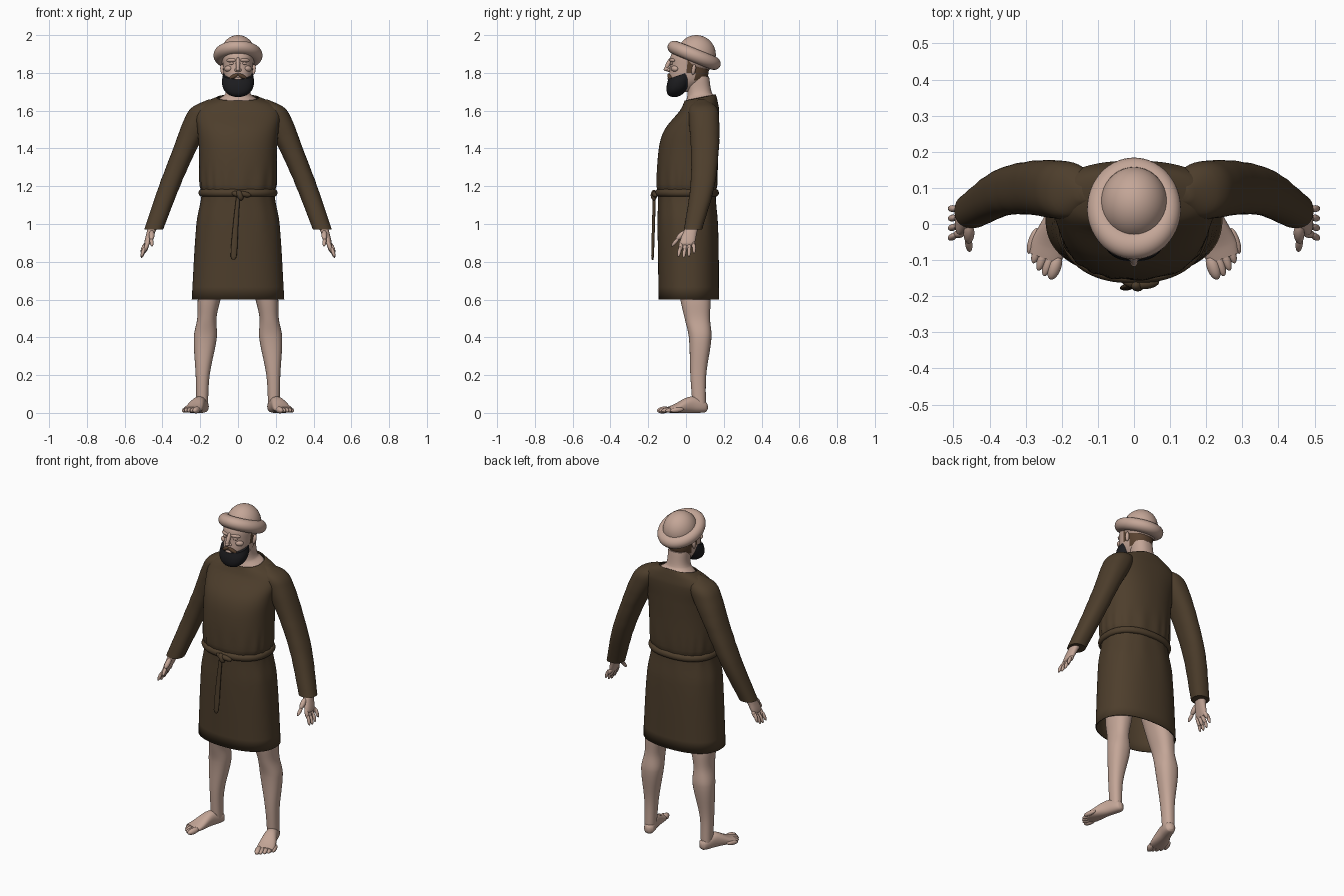
import bpy, bmesh
from math import sin, cos, pi, exp, radians, copysign
from mathutils import Vector, Matrix

if "Cube" in bpy.data.objects:
    bpy.data.objects.remove(bpy.data.objects["Cube"])


def material(name, red, green, blue):
    made = bpy.data.materials.new(name)
    made.use_nodes = True
    made.diffuse_color = (red, green, blue, 1)
    shader = made.node_tree.nodes["Principled BSDF"]
    shader.inputs["Base Color"].default_value = made.diffuse_color
    return made


skin = material("skin_and_felt", .55, .38, .31)
cloth = material("brown_cloth", .075, .048, .025)
black = material("beard_black", .012, .012, .014)
brown = material("hair_brown", .1, .055, .03)
parts = []


def finish(name, bm, materials, mirror):
    bmesh.ops.recalc_face_normals(bm, faces=bm.faces)
    mesh = bpy.data.meshes.new(name)
    bm.to_mesh(mesh)
    bm.free()
    made = bpy.data.objects.new(name, mesh)
    bpy.context.collection.objects.link(made)
    for each in materials:
        mesh.materials.append(each)
    if mirror:
        made.modifiers.new("mirror", "MIRROR")
    parts.append(made)
    return made


def ring(height, width, depth, x=0, y=0, tilt=0):
    """One cross-section: half width, half depth, centre and slope to the rear."""
    return Vector((height, width, depth, x, y, tilt))


def smooth_rings(rings, steps=6):
    """Spline through the rings, following their heights."""
    last = len(rings) - 1

    def slope(i):
        below, above = rings[max(i - 1, 0)], rings[min(i + 1, last)]
        return (above - below) / (above[0] - below[0])

    for i in range(last):
        low, high = rings[i], rings[i + 1]
        rise = high[0] - low[0]
        for step in range(steps):
            t = step / steps
            u = 1 - t
            yield (low * u * u * (1 + t + t) + high * t * t * (1 + u + u)
                   + rise * t * u * (slope(i) * u - slope(i + 1) * t))
    yield rings[last]


def no_folds(angle, height):
    return 0


def tube(name, rings, materials, sides=40, folds=no_folds, cap=True,
         mirror=False, place=None, rule=None):
    """Loft rounded sections along z; folds swell or pinch the outline."""
    bm = bmesh.new()
    loops = []
    for height, width, depth, cx, cy, tilt in smooth_rings(rings):
        loop = []
        for i in range(sides):
            angle = 2 * pi * i / sides
            swell = 1 + folds(angle, height)
            x, y = (copysign(abs(part) ** .87, part) * swell * half
                    for part, half in ((cos(angle), width), (sin(angle), depth)))
            loop.append(bm.verts.new((cx + x, cy + y, height + tilt * y)))
        loops.append(loop)
    for low, high in zip(loops, loops[1:]):
        for i in range(sides):
            bm.faces.new((low[i - 1], low[i], high[i], high[i - 1]))
    if cap:
        bm.faces.new(loops[0])
        bm.faces.new(loops[-1])
    if place:
        bm.transform(place)
    if rule:
        for face in bm.faces:
            face.material_index = rule(face.calc_center_median())
    return finish(name, bm, materials, mirror)


def beans(name, items, surface, mirror=False):
    """Stretched ellipsoids, each from tip to tip with a radius."""
    bm = bmesh.new()
    for start, end, radius in items:
        start, end = Vector(start), Vector(end)
        along = end - start
        matrix = (Matrix.Translation((start + end) / 2)
                  @ along.to_track_quat("Z", "Y").to_matrix().to_4x4()
                  @ Matrix.Diagonal((radius, radius, along.length / 2, 1)))
        bmesh.ops.create_uvsphere(bm, u_segments=16, v_segments=12, radius=1, matrix=matrix)
    return finish(name, bm, [surface], mirror)


# Tunic body, gathered around the waist
def gathers(angle, height):
    above = exp(-((height - 1.22) / .07) ** 2)
    below = exp(-((height - 1.05) / .1) ** 2)
    return .015 * above * sin(17 * angle + 2 * sin(3 * angle)) + .007 * below * sin(11 * angle)


tunic = tube("tunic", [
    ring(.6, .245, .16, y=.015),
    ring(1, .22, .16, y=.01),
    ring(1.16, .192, .152, y=.005),
    ring(1.21, .203, .16, y=.005),
    ring(1.4, .207, .157, y=.013),
    ring(1.5, .215, .143, y=.03),
    ring(1.6, .225, .105, y=.07, tilt=.03),
    ring(1.64, .185, .092, y=.075, tilt=.12),
    ring(1.67, .11, .083, y=.075, tilt=.2),
], [cloth], sides=96, folds=gathers, cap=False)
tunic.modifiers.new("wall", "SOLIDIFY").thickness = .006


# Sleeves with slanting wrinkles
def wrinkles(angle, height):
    fade = max(0, 1 - abs(height - 1.25) / .35)
    return .025 * fade * sin(75 * height + 2 * sin(angle)) * sin(angle + 9 * height)


tube("sleeves", [
    ring(.97, .05, .048, x=.447, y=.037),
    ring(1.2, .056, .064, x=.363, y=.087),
    ring(1.4, .063, .074, x=.28, y=.1),
    ring(1.56, .077, .08, x=.205, y=.095),
    ring(1.62, .065, .07, x=.175, y=.09),
    ring(1.66, .02, .02, x=.135, y=.085),
], [cloth], folds=wrinkles, mirror=True)

# Rope belt with a round section, its knot and hanging end
belt = []
for step in range(7):
    turn = pi * step / 6
    bulge = .017 * sin(turn)
    belt.append(ring(1.165 - .02 * cos(turn), .192 + bulge, .152 + bulge, y=.005))
tube("belt", belt, [cloth], sides=80)
beans("belt_knot", [
    ((-.035, -.155, 1.165), (.035, -.17, 1.15), .016),
    ((0, -.17, 1.18), (.02, -.17, 1.125), .017),
    ((0, -.17, 1.165), (.07, -.16, 1.15), .015),
], cloth)
tube("belt_end", [
    ring(.81, .006, .004, x=-.024, y=-.177),
    ring(.83, .016, .007, x=-.023, y=-.177),
    ring(1, .014, .008, x=-.012, y=-.172),
    ring(1.14, .01, .008, y=-.168),
], [cloth], sides=16)

# Legs
tube("legs", [
    ring(.03, .03, .035, x=.19, y=.07),
    ring(.2, .037, .042, x=.187, y=.065),
    ring(.4, .061, .06, x=.173, y=.075),
    ring(.5, .051, .067, x=.165, y=.06),
    ring(.6, .06, .08, x=.153, y=.05),
    ring(.9, .08, .1, x=.1, y=.02),
], [skin], mirror=True)

# Feet, turned outward and laid along their own axis
heel = Vector((.178, .108, 0))
forward = (Vector((.255, -.117, 0)) - heel).normalized()
up = Vector((0, 0, 1))
foot_axes = Matrix((up.cross(forward), up, forward)).transposed().to_4x4()
foot_axes.translation = heel
tube("feet", [
    ring(-.004, .012, .016, y=.03),
    ring(.01, .028, .03, y=.033),
    ring(.09, .036, .043, y=.043),
    ring(.18, .05, .022, y=.022),
    ring(.215, .044, .015, y=.016),
], [skin], mirror=True, place=foot_axes)
toes = []
for i in range(5):
    side = .02 * i - .034
    reach = .265 - .003 * i * i
    toes.append((foot_axes @ Vector((side, .02, reach - .075)),
                 foot_axes @ Vector((side, .011, reach)),
                 .013 if i else .018))
beans("toes", toes, skin, mirror=True)

# Hands: palm, thumb and two-jointed fingers fanned front to rear
tube("hands", [
    ring(.885, .01, .028, x=.482, y=.006),
    ring(.9, .016, .039, x=.48, y=.007),
    ring(.95, .022, .037, x=.463, y=.02),
    ring(1.01, .028, .031, x=.442, y=.042),
], [skin], mirror=True)
fingers = [((.456, 0, .965), (.458, -.052, .915), .015),
           ((.46, -.035, .93), (.455, -.076, .882), .01)]
for i in range(4):
    y = .02 * i - .025
    tip = .82 + .006 * (i - 1) ** 2
    knuckle, middle = Vector((.472, y, .915)), Vector((.497, y * 1.2, tip + .035))
    fingers.append((knuckle, middle - Vector((0, 0, .01)), .0115))
    fingers.append((middle + Vector((-.004, 0, .02)), (.512, y * 1.4 - .006, tip), .0095))
beans("fingers", fingers, skin, mirror=True)

# Neck
tube("neck", [
    ring(1.6, .13, .085, y=.075),
    ring(1.655, .105, .079, y=.075, tilt=.2),
    ring(1.69, .067, .064, y=.072, tilt=.1),
    ring(1.78, .06, .062, y=.06),
], [skin])


# Head, whose rear and sideburns are hair
def is_hair(spot):
    nape = spot.y > .045 and spot.z > 1.755
    sideburn = spot.y > .005 and spot.z > 1.8
    return int(nape or sideburn)


tube("head", [
    ring(1.7, .03, .04, y=-.02),
    ring(1.76, .068, .096, y=.008),
    ring(1.84, .08, .104, y=.02),
    ring(1.9, .08, .104, y=.027),
    ring(1.95, .06, .07, y=.04),
], [skin, brown], sides=64, rule=is_hair)
beans("nose", [
    ((0, -.074, 1.885), (0, -.112, 1.812), .012),
    ((0, -.08, 1.825), (0, -.118, 1.817), .012),
    ((-.02, -.092, 1.815), (.02, -.092, 1.815), .01),
], skin)
beans("brows_and_cheeks", [
    ((.01, -.085, 1.868), (.062, -.062, 1.866), .01),
    ((.022, -.08, 1.85), (.048, -.073, 1.85), .007),
    ((.035, -.075, 1.825), (.07, -.045, 1.82), .016),
], skin, mirror=True)
beans("ears", [((.08, .036, 1.79), (.086, .045, 1.845), .011)], skin, mirror=True)

# Beard, moustache and mouth
tube("beard", [
    ring(1.672, .014, .012, y=-.062),
    ring(1.682, .045, .034, y=-.058, tilt=.05),
    ring(1.71, .074, .057, y=-.045, tilt=.15),
    ring(1.75, .085, .066, y=-.036, tilt=.25),
    ring(1.79, .08, .064, y=-.03, tilt=.35),
], [black])
beans("moustache", [((0, -.094, 1.794), (.046, -.078, 1.768), .011)], brown, mirror=True)
beans("lower_lip", [((-.02, -.092, 1.77), (.02, -.092, 1.77), .007)], skin)

# Hat: domed crown and rolled brim, tipped back
bpy.ops.mesh.primitive_uv_sphere_add(segments=40, ring_count=24, location=(0, .055, 1.895))
crown = bpy.context.object
crown.name = "hat_crown"
crown.scale = (.094, .103, .105)
bpy.ops.mesh.primitive_torus_add(major_segments=56, minor_segments=20,
                                 major_radius=.094, minor_radius=.036,
                                 location=(0, .043, 1.893), rotation=(radians(-22), 0, 0))
brim = bpy.context.object
brim.name = "hat_brim"
brim.scale.y = 1.15
for piece in (crown, brim):
    piece.data.materials.append(skin)
    parts.append(piece)

# Smooth shading everywhere
bpy.ops.object.select_all(action="DESELECT")
for part in parts:
    part.select_set(True)
bpy.context.view_layer.objects.active = parts[0]
bpy.ops.object.shade_smooth_by_angle(angle=radians(50))
